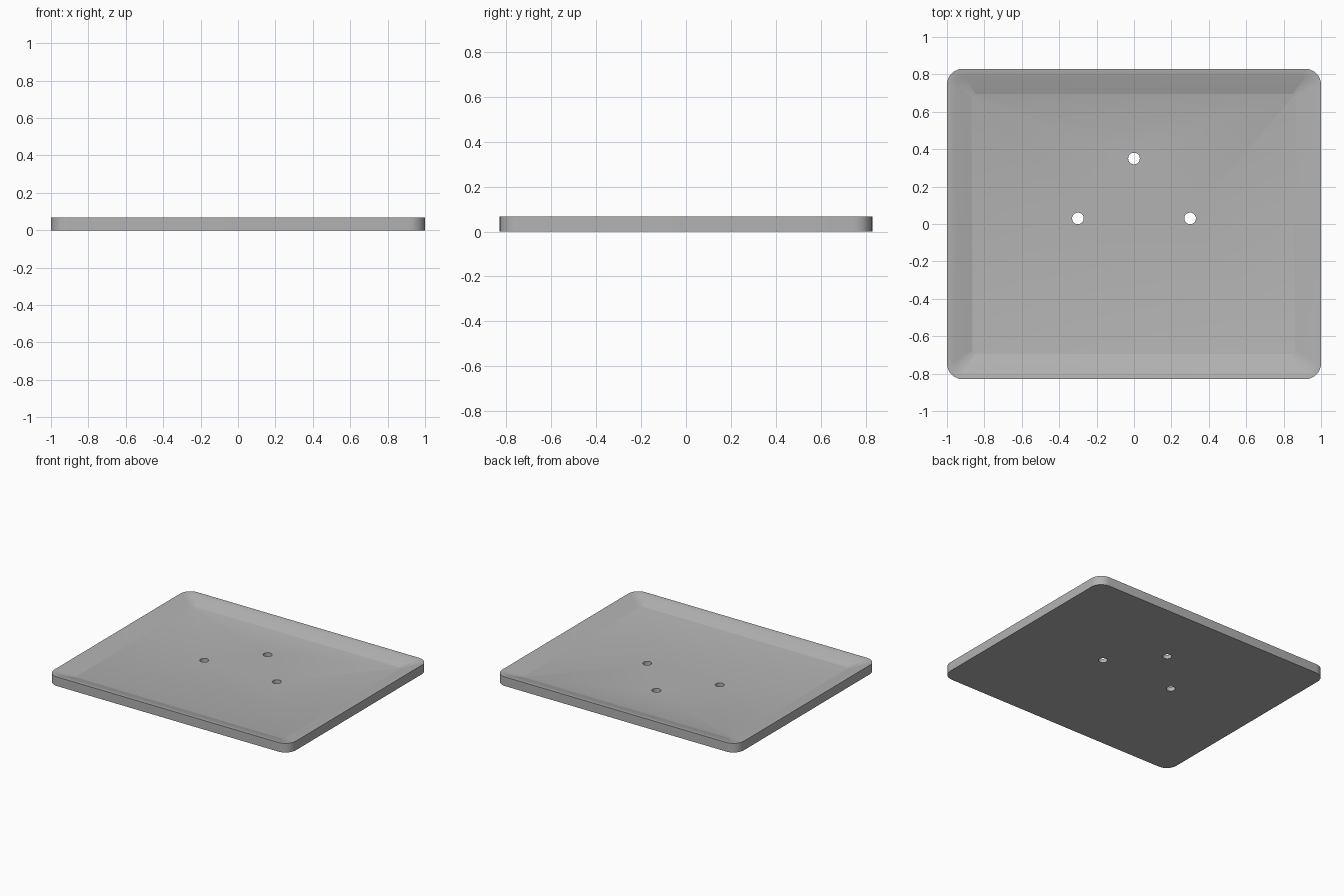
import bpy, bmesh, math

cube = bpy.data.objects.get("Cube")
if cube:
    bpy.data.objects.remove(cube, do_unlink=True)

HALF_X, HALF_Y, HEIGHT, FLOOR = 1.0, 0.83, 0.068, 0.03
CORNER_STEPS = 8

grey = bpy.data.materials.new("tray grey")
grey.use_nodes = True
colour = (0.45, 0.45, 0.45, 1)
grey.diffuse_color = colour
grey.node_tree.nodes["Principled BSDF"].inputs["Base Color"].default_value = colour


def rounded_ring(bm, inset, radius, z):
    """Rounded rectangle of vertices, inset from the tray outline."""
    ring = []
    for corner, (sx, sy) in enumerate([(1, 1), (-1, 1), (-1, -1), (1, -1)]):
        cx = sx * (HALF_X - inset - radius)
        cy = sy * (HALF_Y - inset - radius)
        for i in range(CORNER_STEPS + 1):
            a = math.pi / 2 * (corner + i / CORNER_STEPS)
            ring.append(bm.verts.new((cx + radius * math.cos(a), cy + radius * math.sin(a), z)))
    return ring


# Tray: bottom, outer wall, rounded rim and sloping inner sides
bm = bmesh.new()
profile = [
    (0, 0.085, 0), (0, 0.085, HEIGHT),
    (0.015, 0.075, HEIGHT - 0.001), (0.03, 0.06, HEIGHT - 0.004),
    (0.045, 0.05, HEIGHT - 0.008), (0.135, 0.02, FLOOR),
]
rings = [rounded_ring(bm, *p) for p in profile]
for low, high in zip(rings, rings[1:]):
    for i in range(len(low)):
        j = (i + 1) % len(low)
        bm.faces.new((low[i], low[j], high[j], high[i]))
bm.faces.new(rings[-1])
bm.faces.new(list(reversed(rings[0])))
bmesh.ops.recalc_face_normals(bm, faces=bm.faces)
mesh = bpy.data.meshes.new("tray")
bm.to_mesh(mesh)
bm.free()
tray = bpy.data.objects.new("tray", mesh)
bpy.context.collection.objects.link(tray)
mesh.materials.append(grey)

# Three drain holes cut through the floor
for n, (x, y) in enumerate([(-0.3, 0.03), (0.3, 0.03), (0, 0.35)]):
    bpy.ops.mesh.primitive_cylinder_add(vertices=32, radius=0.031, depth=0.3, location=(x, y, 0))
    cutter = bpy.context.object
    cutter.name = f"hole_cutter_{n + 1}"
    cutter.data.materials.append(grey)
    cut = tray.modifiers.new("drain hole", 'BOOLEAN')
    cut.operation = 'DIFFERENCE'
    cut.solver = 'EXACT'
    cut.object = cutter
    cutter.hide_render = True
    cutter.hide_set(True)

# Smooth the rounded corners, keep the creases crisp
bpy.ops.object.select_all(action='DESELECT')
tray.select_set(True)
bpy.context.view_layer.objects.active = tray
for modifier in list(tray.modifiers):
    bpy.ops.object.modifier_apply(modifier=modifier.name)
bpy.ops.object.shade_smooth_by_angle(angle=math.radians(17))
